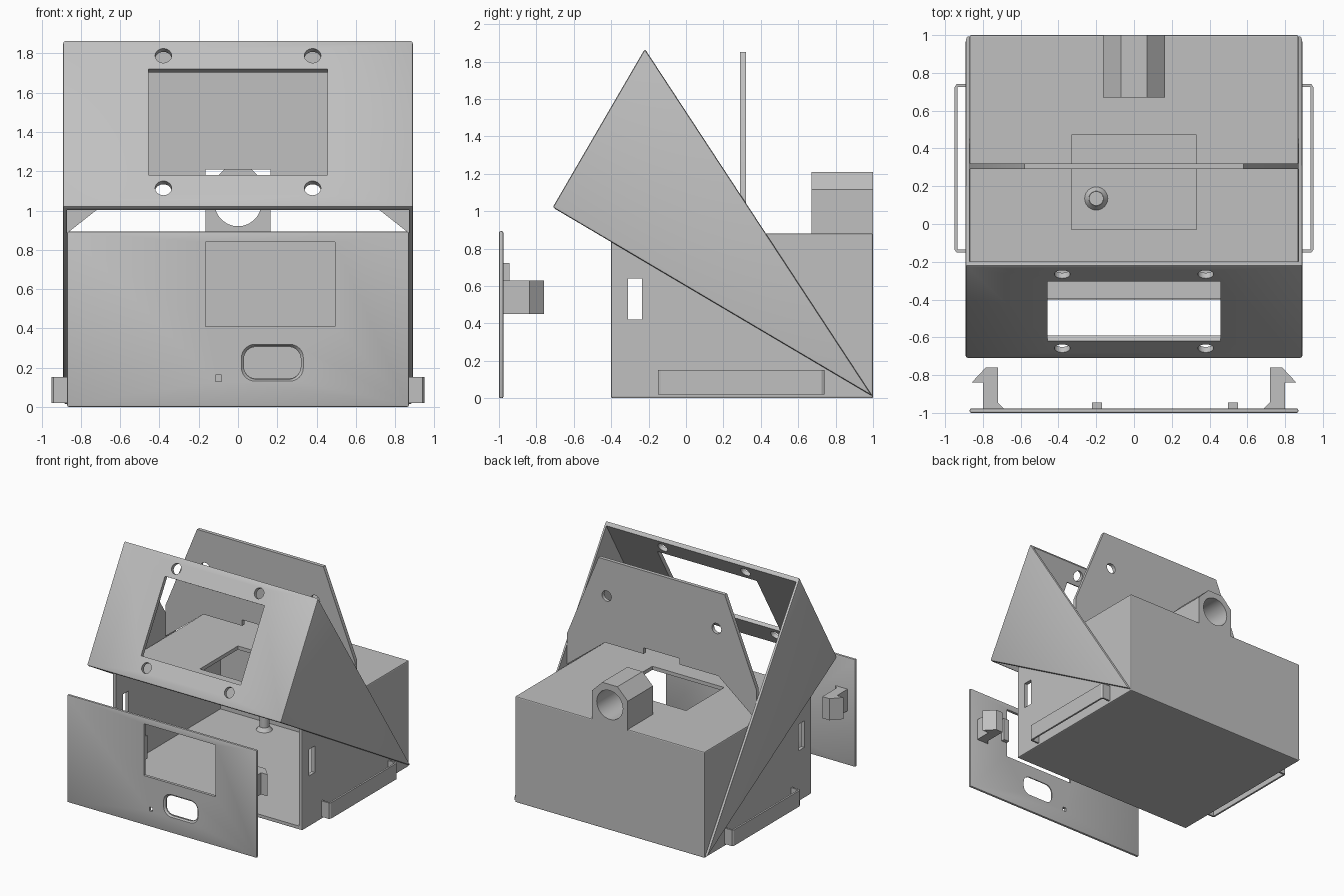
import bpy, bmesh, math
from mathutils import Vector, Matrix

cube = bpy.data.objects.get("Cube")
if cube:
    bpy.data.objects.remove(cube, do_unlink=True)

grey = bpy.data.materials.new("plain_grey")
grey.use_nodes = True
COL = (0.53, 0.53, 0.53, 1)
grey.diffuse_color = COL
grey.node_tree.nodes["Principled BSDF"].inputs["Base Color"].default_value = COL


def finish(name, bm):
    bmesh.ops.recalc_face_normals(bm, faces=bm.faces)
    mesh = bpy.data.meshes.new(name)
    bm.to_mesh(mesh)
    bm.free()
    mesh.materials.append(grey)
    ob = bpy.data.objects.new(name, mesh)
    bpy.context.collection.objects.link(ob)
    return ob


def prism(name, pts, axis, a, b, taper=1.0):
    """Extrude a 2D outline along an axis from a to b; taper scales the far end."""
    place = {"x": lambda p, t: (t, p[0], p[1]),
             "y": lambda p, t: (p[0], t, p[1]),
             "z": lambda p, t: (p[0], p[1], t)}[axis]
    mid = sum((Vector(p) for p in pts), Vector((0, 0))) / len(pts)
    far = [mid + (Vector(p) - mid) * taper for p in pts]
    bm = bmesh.new()
    lo = [bm.verts.new(place(p, a)) for p in pts]
    hi = [bm.verts.new(place(p, b)) for p in far]
    bm.faces.new(lo)
    bm.faces.new(hi[::-1])
    n = len(pts)
    for i in range(n):
        j = (i + 1) % n
        bm.faces.new((lo[i], hi[i], hi[j], lo[j]))
    return finish(name, bm)


def box(name, x, y, z):
    return prism(name, [(x[0], y[0]), (x[1], y[0]), (x[1], y[1]), (x[0], y[1])], "z", *z)


def ring(cx, cz, r, n=32):
    return [(cx + r * math.cos(math.tau * i / n), cz + r * math.sin(math.tau * i / n))
            for i in range(n)]


def rounded(cx, cz, hw, hh, r):
    out = []
    for k, (sx, sz) in enumerate(((1, 1), (-1, 1), (-1, -1), (1, -1))):
        for i in range(7):
            t = math.pi / 2 * (k + i / 6)
            out.append((cx + sx * (hw - r) + r * math.cos(t),
                        cz + sz * (hh - r) + r * math.sin(t)))
    return out


def apply_mod(ob, mod):
    bpy.context.view_layer.objects.active = ob
    bpy.ops.object.modifier_apply(modifier=mod.name)


def bevel(ob, width, segments=2):
    m = ob.modifiers.new("bevel", "BEVEL")
    m.width, m.segments, m.limit_method = width, segments, "ANGLE"
    apply_mod(ob, m)


def boolean(ob, other, op="DIFFERENCE"):
    m = ob.modifiers.new("bool", "BOOLEAN")
    m.operation, m.object, m.solver = op, other, "EXACT"
    apply_mod(ob, m)
    bpy.data.objects.remove(other, do_unlink=True)


# Main case: open front, roof opening, latch slots
case = box("case", (-0.87, 0.87), (-0.4, 1), (0, 0.88))
bevel(case, 0.008)
boolean(case, box("cut", (-0.84, 0.84), (-0.6, 0.97), (0.03, 0.85)))
boolean(case, box("cut", (-0.33, 0.33), (-0.03, 0.47), (0.7, 1)))
boolean(case, box("cut", (-1, 1), (-0.31, -0.235), (0.42, 0.64)))

# Cable tube on the back of the roof
tube = prism("cable_tube", [(-0.165, 0.87), (0.165, 0.87), (0.165, 1.115), (0.07, 1.21),
                            (-0.07, 1.21), (-0.165, 1.115)], "y", 0.67, 1)
boolean(tube, prism("cut", ring(0, 1.04, 0.12), "y", 0.5, 1.2))

# Board posts on the floor
for i, (x, y) in enumerate(((-0.2, 0.135), (-0.36, 0.86))):
    prism("post_foot_%d" % i, ring(x, y, 0.065), "z", 0.025, 0.06, 0.6)
    prism("post_%d" % i, ring(x, y, 0.038), "z", 0.025, 0.22)

# Strap loops on both sides
for side, s in (("left", 1), ("right", -1)):
    outline = [(0.86, -0.15), (0.94, -0.15), (0.95, -0.135), (0.95, 0.725), (0.94, 0.74),
               (0.86, 0.74), (0.86, 0.725), (0.935, 0.725), (0.935, -0.135), (0.86, -0.135)]
    prism(side + "_strap_loop", [(s * x, y) for x, y in outline], "z", 0.02, 0.152)

# Hood: tilted screen front with triangular cheeks
hood = prism("hood", [(-0.713, 1.02), (-0.22, 1.868), (0.998, 0.01)], "x", -0.892, 0.892)
bevel(hood, 0.012)
boolean(hood, prism("cut", [(-0.784, 0.832), (-0.094, 2.018), (1.5, 0), (0.9, -0.4)],
                    "x", -0.872, 0.872))
tilt = Matrix.Translation((0, -0.46, 1.45)) @ Matrix.Rotation(-0.528, 4, "X")
cutters = [prism("cut", [(-0.457, -0.312), (0.457, -0.312), (0.457, 0.312), (-0.457, 0.312)],
                 "y", -0.15, 0.15)]
for sx in (-1, 1):
    for sz in (-1, 1):
        cutters.append(prism("cut", ring(sx * 0.38, sz * 0.39, 0.042), "y", -0.15, 0.15))
for c in cutters:
    c.data.transform(tilt)
    boolean(hood, c)

# Upright back plate of the hood, with notch and two holes
half = [(0.165, 1.21), (0.165, 1.16), (0.52, 1.16), (0.87, 0.885), (0.87, 1.14), (0.58, 1.85)]
plate = prism("back_plate", half + [(-x, z) for x, z in reversed(half)], "y", 0.29, 0.32)
for s in (-1, 1):
    boolean(plate, prism("cut", ring(s * 0.505, 1.55, 0.043), "y", 0, 0.6))

# Front panel with window, socket slot and indicator hole
panel = box("front_panel", (-0.87, 0.87), (-1, -0.977), (0, 0.893))
bevel(panel, 0.008)
boolean(panel, box("cut", (-0.165, 0.495), (-1.2, -0.8), (0.41, 0.84)))
boolean(panel, box("cut", (-0.115, -0.085), (-1.2, -0.8), (0.13, 0.163)))
boolean(panel, prism("cut", rounded(0.175, 0.225, 0.145, 0.08, 0.06), "y", -1.2, -0.8))
boolean(panel, prism("cut", rounded(0.175, 0.225, 0.16, 0.095, 0.07), "y", -1.002, -0.986, 0.9))

# Snap clips and window nubs behind the panel
for side, s in (("left", 1), ("right", -1)):
    hook = [(0.685, -0.98), (0.72, -0.945), (0.72, -0.76), (0.785, -0.76), (0.86, -0.84),
            (0.8, -0.84), (0.8, -0.98)]
    prism(side + "_clip", [(s * x, y) for x, y in hook], "z", 0.45, 0.63)
for side, x in (("left", 0.497), ("right", -0.222)):
    box(side + "_window_nub", (x, x + 0.053), (-0.98, -0.945), (0.53, 0.723))

# Smooth the round parts, keep the edges crisp
bpy.ops.object.select_all(action="DESELECT")
for ob in (tube, hood, plate, panel, *[o for o in bpy.data.objects if o.name.startswith("post")]):
    ob.select_set(True)
bpy.context.view_layer.objects.active = hood
bpy.ops.object.shade_smooth_by_angle(angle=math.radians(25))
